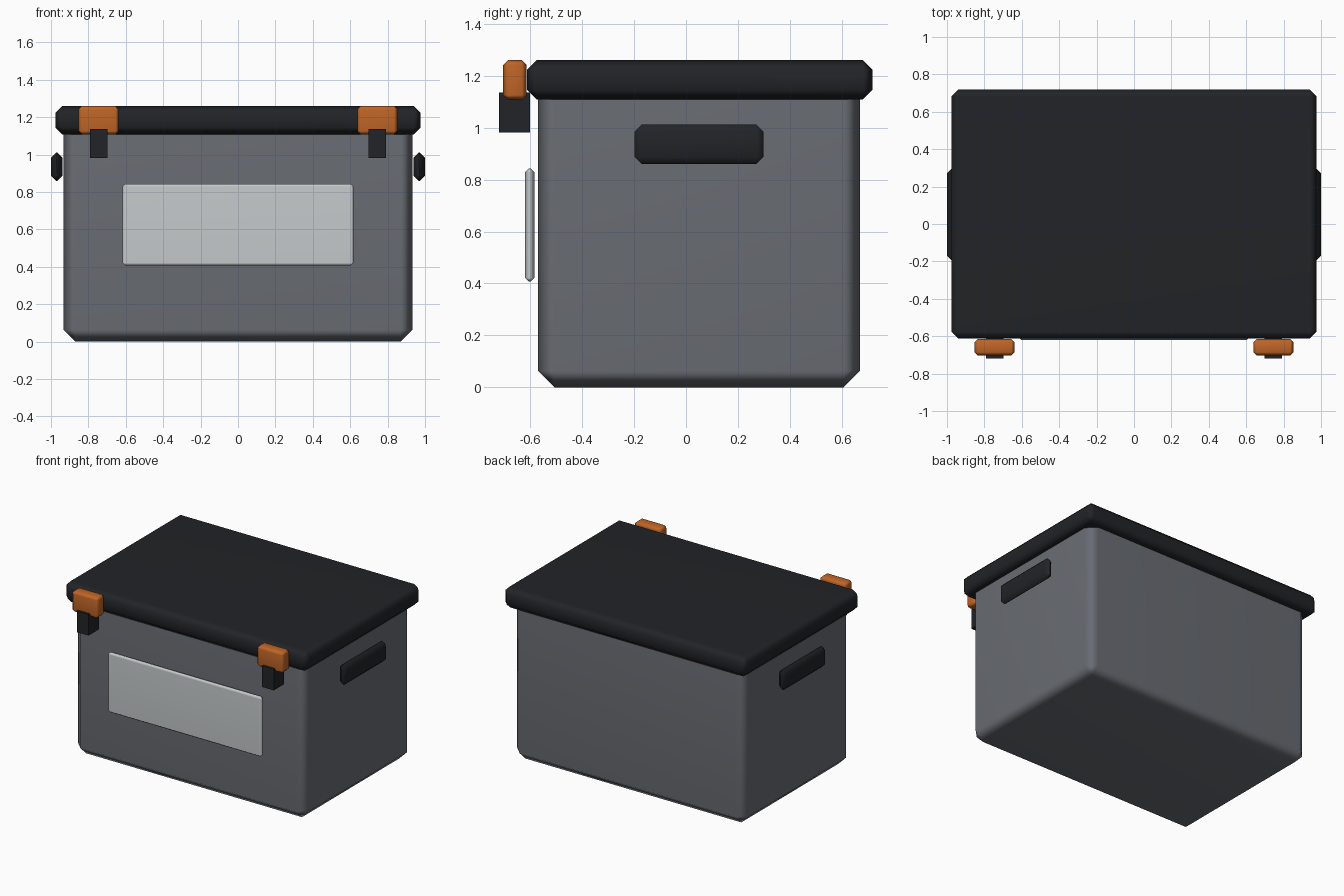
import bpy
import bmesh
from mathutils import Vector

if "Cube" in bpy.data.objects:
    bpy.data.objects.remove(bpy.data.objects["Cube"])


def material(name, rgb):
    m = bpy.data.materials.new(name)
    m.diffuse_color = (*rgb, 1)
    m.use_nodes = True
    m.node_tree.nodes["Principled BSDF"].inputs["Base Color"].default_value = m.diffuse_color
    return m


GREY = material("grey_plastic", (0.14, 0.15, 0.17))
BLACK = material("black_plastic", (0.016, 0.017, 0.020))
ORANGE = material("orange_plastic", (0.52, 0.13, 0.02))
PALE = material("pale_label", (0.56, 0.59, 0.60))


def box(name, lo, hi, mat, bevel=0.0, segments=1):
    """Box between two corners, with an optional chamfered edge."""
    lo, hi = Vector(lo), Vector(hi)
    size = hi - lo
    bm = bmesh.new()
    bmesh.ops.create_cube(bm, size=1)
    bmesh.ops.scale(bm, vec=size, verts=bm.verts)
    mesh = bpy.data.meshes.new(name)
    bm.to_mesh(mesh)
    bm.free()
    mesh.materials.append(mat)
    obj = bpy.data.objects.new(name, mesh)
    obj.location = (lo + hi) / 2
    bpy.context.collection.objects.link(obj)
    if bevel:
        mod = obj.modifiers.new("edge", 'BEVEL')
        mod.width = bevel
        mod.segments = segments
        mesh.shade_smooth()
        obj.modifiers.new("normals", 'WEIGHTED_NORMAL')
    return obj


# Tub and lid
box("tub", (-0.933, -0.57, 0), (0.933, 0.67, 1.19), GREY, 0.063)
box("lid", (-0.977, -0.612, 1.108), (0.977, 0.718, 1.26), BLACK, 0.037)

# Label plate on the front
box("label_plate", (-0.617, -0.62, 0.408), (0.617, -0.584, 0.842), PALE, 0.013)

# Mirrored latches and side grips
for side, s in (("left", -1), ("right", 1)):
    x = 0.745 * s
    box(f"latch_{side}", (x - 0.107, -0.704, 1.108), (x + 0.107, -0.614, 1.26),
        ORANGE, 0.018)
    box(f"latch_hook_{side}", (x - 0.047, -0.72, 0.982), (x + 0.047, -0.60, 1.136),
        BLACK)
    x = 0.969 * s
    box(f"grip_{side}", (x - 0.031, -0.198, 0.86), (x + 0.031, 0.298, 1.012),
        BLACK, 0.028)
